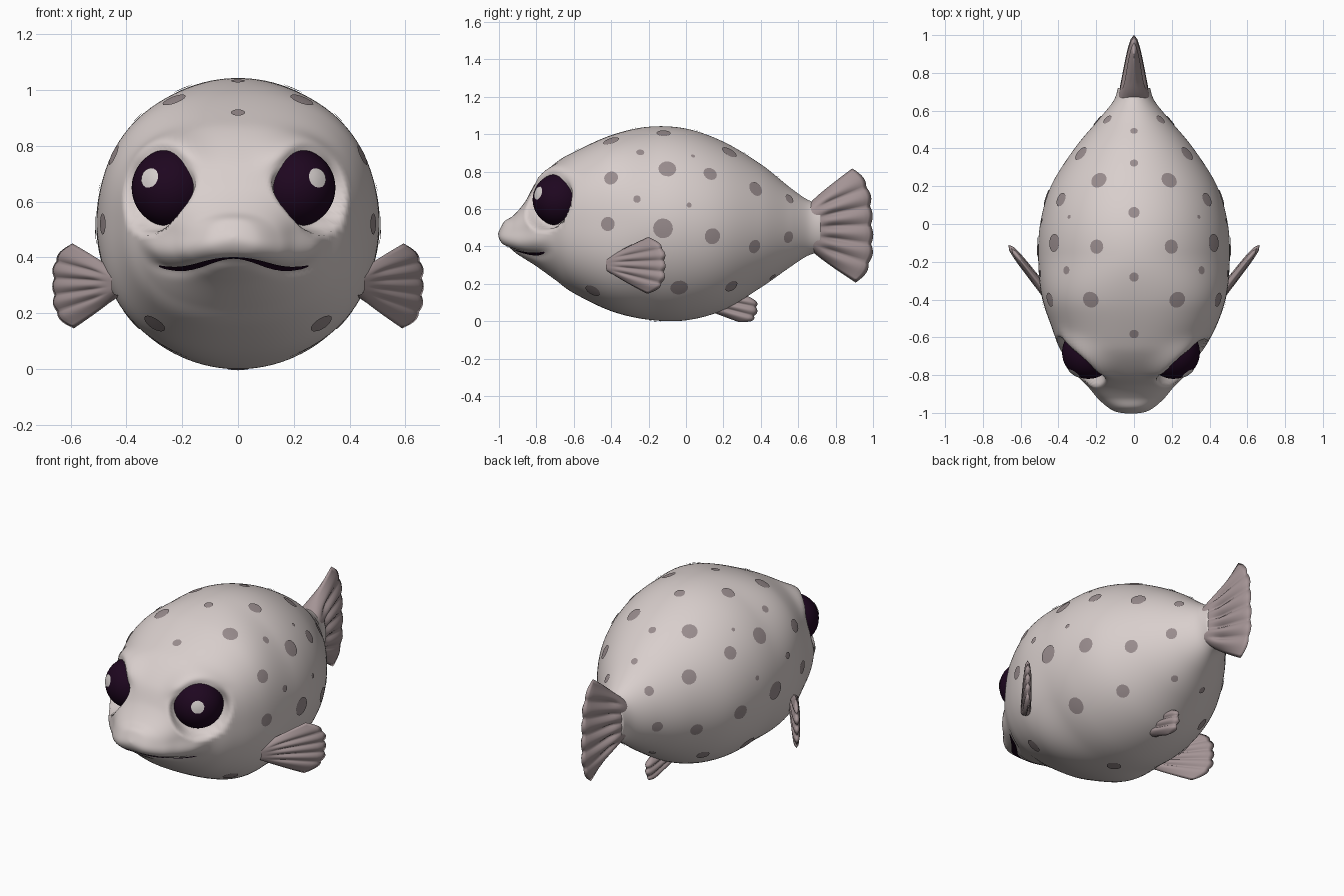
import bpy, bmesh, math
from mathutils import Vector
from mathutils.bvhtree import BVHTree

if "Cube" in bpy.data.objects:
    bpy.data.objects.remove(bpy.data.objects["Cube"])

FX = -0.016  # the face sits slightly off centre


def material(name, rgb):
    m = bpy.data.materials.new(name)
    m.diffuse_color = (*rgb, 1)
    m.use_nodes = True
    m.node_tree.nodes["Principled BSDF"].inputs["Base Color"].default_value = m.diffuse_color
    return m


SKIN = material("pale_skin", (0.69, 0.62, 0.605))
FIN = material("fin_mauve", (0.37, 0.295, 0.30))
SPOT = material("spot_grey", (0.32, 0.265, 0.27))
DARK = material("eye_dark", (0.013, 0.002, 0.014))
SHINE = material("eye_shine", (0.68, 0.63, 0.62))


def finish(bm, name, mat, recalc=True):
    if recalc:
        bmesh.ops.remove_doubles(bm, verts=bm.verts, dist=0.0002)
        bmesh.ops.recalc_face_normals(bm, faces=bm.faces)
    me = bpy.data.meshes.new(name)
    bm.to_mesh(me)
    bm.free()
    me.materials.append(mat)
    for p in me.polygons:
        p.use_smooth = True
    ob = bpy.data.objects.new(name, me)
    bpy.context.collection.objects.link(ob)
    return ob


def bvh_of(ob):
    return BVHTree.FromPolygons([v.co for v in ob.data.vertices],
                                [p.vertices[:] for p in ob.data.polygons])


def smooth(a, b, x):
    t = max(0, min(1, (x - a) / (b - a)))
    return t * t * (3 - 2 * t)


def catmull(rows, steps):
    out = []
    for i in range(len(rows) - 1):
        p = [rows[max(0, min(len(rows) - 1, i + k))] for k in (-1, 0, 1, 2)]
        for s in range(steps):
            t = s / steps
            out.append([0.5 * (2 * b + (c - a) * t + (2 * a - 5 * b + 4 * c - d) * t * t
                               + (3 * b - a - 3 * c + d) * t ** 3) for a, b, c, d in zip(*p)])
    return out + [list(rows[-1])]


def mouth_z(x):
    return 0.385 + 0.02 * math.cos(math.pi * (x - FX) / 0.2)


def power(c, n):
    return math.copysign(abs(c) ** (2 / n), c)


# Body: lofted rounded sections (y, top, bottom, half width), fuller at the head
PROFILE = [(-0.985, 0.47, 0.47, 0.0), (-0.972, 0.53, 0.41, 0.085), (-0.92, 0.568, 0.37, 0.16),
           (-0.86, 0.64, 0.332, 0.215), (-0.8, 0.745, 0.294, 0.275), (-0.7, 0.845, 0.222, 0.355),
           (-0.6, 0.905, 0.15, 0.412), (-0.4, 0.995, 0.054, 0.485), (-0.2, 1.04, 0.008, 0.507),
           (0, 1.03, 0.005, 0.497), (0.2, 0.96, 0.06, 0.44), (0.4, 0.84, 0.18, 0.315),
           (0.55, 0.72, 0.285, 0.19), (0.65, 0.65, 0.35, 0.11), (0.72, 0.63, 0.37, 0.085)]
EYES = [(s, Vector((FX + s * 0.225, -0.68, 0.65))) for s in (-1, 1)]
SEG = 112
bm = bmesh.new()
rings = []
for y, top, bot, hw in catmull(PROFILE, 9):
    cx, zc, hz = FX * smooth(-0.5, -0.75, y), (top + bot) / 2, max((top - bot) / 2, 0)
    n = 2 + 0.45 * smooth(-0.15, -0.45, y) - 0.25 * smooth(-0.65, -0.85, y)
    rings.append([bm.verts.new((cx + max(hw, 0) * power(math.cos(a), n), y, zc + hz * power(math.sin(a), n)))
                  for a in (2 * math.pi * (k + 0.5) / SEG for k in range(SEG))])
for r0, r1 in zip(rings, rings[1:]):
    for k in range(SEG):
        bm.faces.new((r0[k], r0[k - 1], r1[k - 1], r1[k]))
bm.faces.new(rings[-1])
bmesh.ops.remove_doubles(bm, verts=bm.verts, dist=0.0002)
bmesh.ops.recalc_face_normals(bm, faces=bm.faces)
bm.normal_update()
# Upper lip swelling and mouth groove
for v, n in [(v, v.normal.copy()) for v in bm.verts]:
    fade = smooth(-0.70, -0.8, v.co.y)
    if fade > 0:
        dz = v.co.z - mouth_z(v.co.x)
        v.co += n * fade * (0.02 * math.exp(-((dz - 0.055) / 0.045) ** 2)
                            - 0.01 * math.exp(-((dz + 0.012) / 0.02) ** 2))
# Eye sockets with a raised brow over the top
for s, c in EYES:
    n = Vector((s * 0.69, -0.72, 0.08)).normalized()
    for v in bm.verts:
        w = v.co - c
        h = w.dot(n)
        rho = (w - n * h).length
        if h > -0.09 and rho < 0.3:
            up = smooth(0.0, 0.12, w.z)
            limit = 0.025 + 0.03 * up
            if h > limit:
                v.co += n * (limit - h) * smooth(0.18, 0.14, rho)
            else:
                v.co += n * (limit - h) * 0.9 * up * math.exp(-((rho - 0.15) / 0.04) ** 2)
body = finish(bm, "body", SKIN)
body_bvh = bvh_of(body)


def decal(bm, bvh, p, n, r, lift=0.005, sides=14):
    """Thin round patch snapped onto a surface."""
    t = n.orthogonal().normalized()
    b = n.cross(t)

    def snap(q):
        loc, nor, _, _ = bvh.find_nearest(q)
        return bm.verts.new(loc + (nor if nor.dot(n) > 0 else -nor) * lift)
    mid = snap(p)
    loops = [[snap(p + (t * math.cos(a) + b * math.sin(a)) * r * f)
              for a in (2 * math.pi * k / sides for k in range(sides))] for f in (0.55, 1)]
    for k in range(sides):
        j = (k + 1) % sides
        bm.faces.new((mid, loops[0][k], loops[0][j]))
        bm.faces.new((loops[0][k], loops[1][k], loops[1][j], loops[0][j]))


# Spots: flank (y, z, r) and back (x, y, r), mirrored
FLANK = [(-.40, .765, .038), (-.10, .813, .048), (.128, .786, .038), (.37, .706, .042),
         (-.417, .52, .038), (-.123, .497, .053), (.14, .455, .043), (.364, .40, .037),
         (.545, .45, .032), (-.262, .652, .02), (.016, .62, .014), (-.497, .166, .043),
         (-.037, .182, .048), (.24, .19, .037), (.46, .24, .02), (.037, .88, .011)]
BACK = [(.138, .55, .027), (.185, .23, .044), (.196, -.12, .038), (.228, -.4, .044),
        (.355, -.245, .022)]
MIDLINE = [(.49, .02), (.32, .022), (.06, .03), (-.28, .025), (-.58, .025)]
casts = []
for s in (-1, 1):
    casts += [((s * 2, y, z), (-s, 0, 0), r) for y, z, r in FLANK]
    casts += [((s * x, y, 2), (0, 0, -1), r) for x, y, r in BACK]
casts += [((0, y, 2), (0, 0, -1), r) for y, r in MIDLINE]
casts.append(((0, -0.17, -1), (0, 0, 1), 0.04))
bm = bmesh.new()
for o, d, r in casts:
    p, n, _, _ = body_bvh.ray_cast(Vector(o), Vector(d))
    if p:
        decal(bm, body_bvh, p, n, r)
finish(bm, "spots", SPOT, False)

# Mouth line
bm = bmesh.new()
cols = []
for i in range(41):
    u = i / 20 - 1
    x = FX + 0.265 * u
    half = 0.003 + 0.008 * (1 - u ** 4) * smooth(0, 0.5, abs(u))
    col = []
    for k in (-1, 0, 1):
        p, n, _, _ = body_bvh.ray_cast(Vector((x, -2, mouth_z(x) - 0.002 + k * half)), Vector((0, 1, 0)))
        col.append(bm.verts.new(p + n * 0.005))
    cols.append(col)
for a, b in zip(cols, cols[1:]):
    for k in (0, 1):
        bm.faces.new((a[k], b[k], b[k + 1], a[k + 1]))
finish(bm, "mouth", DARK, False)

# Eyes with highlights
for s, c in EYES:
    side = "right" if s > 0 else "left"
    bm = bmesh.new()
    bmesh.ops.create_uvsphere(bm, u_segments=40, v_segments=24, radius=0.14)
    bmesh.ops.translate(bm, verts=bm.verts, vec=c)
    eye = finish(bm, side + "_eye", DARK)
    n = Vector((s * 0.075, -0.11, 0.035)).normalized()
    bm = bmesh.new()
    decal(bm, bvh_of(eye), c + n * 0.14, n, 0.037, 0.004)
    finish(bm, side + "_eye_shine", SHINE, False)


def fin(name, origin, along, across, length, corner, root, tip, t0, t1, lobes, s=1):
    """Ribbed fan; s mirrors it in x."""
    o, A = Vector(origin), Vector(along).normalized()
    C = Vector(across)
    C = (C - A * C.dot(A)).normalized()
    D = A.cross(C)
    bm = bmesh.new()
    nu, nv = lobes * 8, 14
    for f in (-1, 1):
        grid = []
        for i in range(nu + 1):
            u = 2 * i / nu - 1
            lobe = abs(math.sin(lobes * math.pi * i / nu))
            reach = length - corner * abs(u) ** 4 + 0.012 * lobe
            row = []
            for j in range(nv + 1):
                v = j / nv
                rib = 1 - 0.5 * smooth(0.1, 0.4, v) * (1 - lobe)
                d = (t0 + (t1 - t0) * v) * rib * (1 - u ** 4) ** 0.5 * math.sqrt(1 - v ** 8)
                p = o + A * reach * v + C * u * (root + (tip - root) * v ** 0.9) + D * d * f
                row.append(bm.verts.new((p.x * s, p.y, p.z)))
            grid.append(row)
        for a, b in zip(grid, grid[1:]):
            for j in range(nv):
                bm.faces.new((a[j], b[j], b[j + 1], a[j + 1]))
    finish(bm, name, FIN)


fin("tail_fin", (0, 0.67, 0.505), (0, 1, 0.03), (0, 0, 1), 0.318, 0.09, 0.13, 0.305, 0.085, 0.022, 6)
fin("belly_fin", (0, 0.16, 0.10), (0, 0.97, -0.22), (0, 0.2, 0.97), 0.215, 0.07, 0.055, 0.075, 0.04, 0.026, 3)
for s, side in ((-1, "left"), (1, "right")):
    fin(side + "_side_fin", (0.43, -0.41, 0.305), (0.235, 0.3, -0.01), (0, 0, 1),
        0.37, 0.11, 0.04, 0.152, 0.028, 0.022, 5, s)
